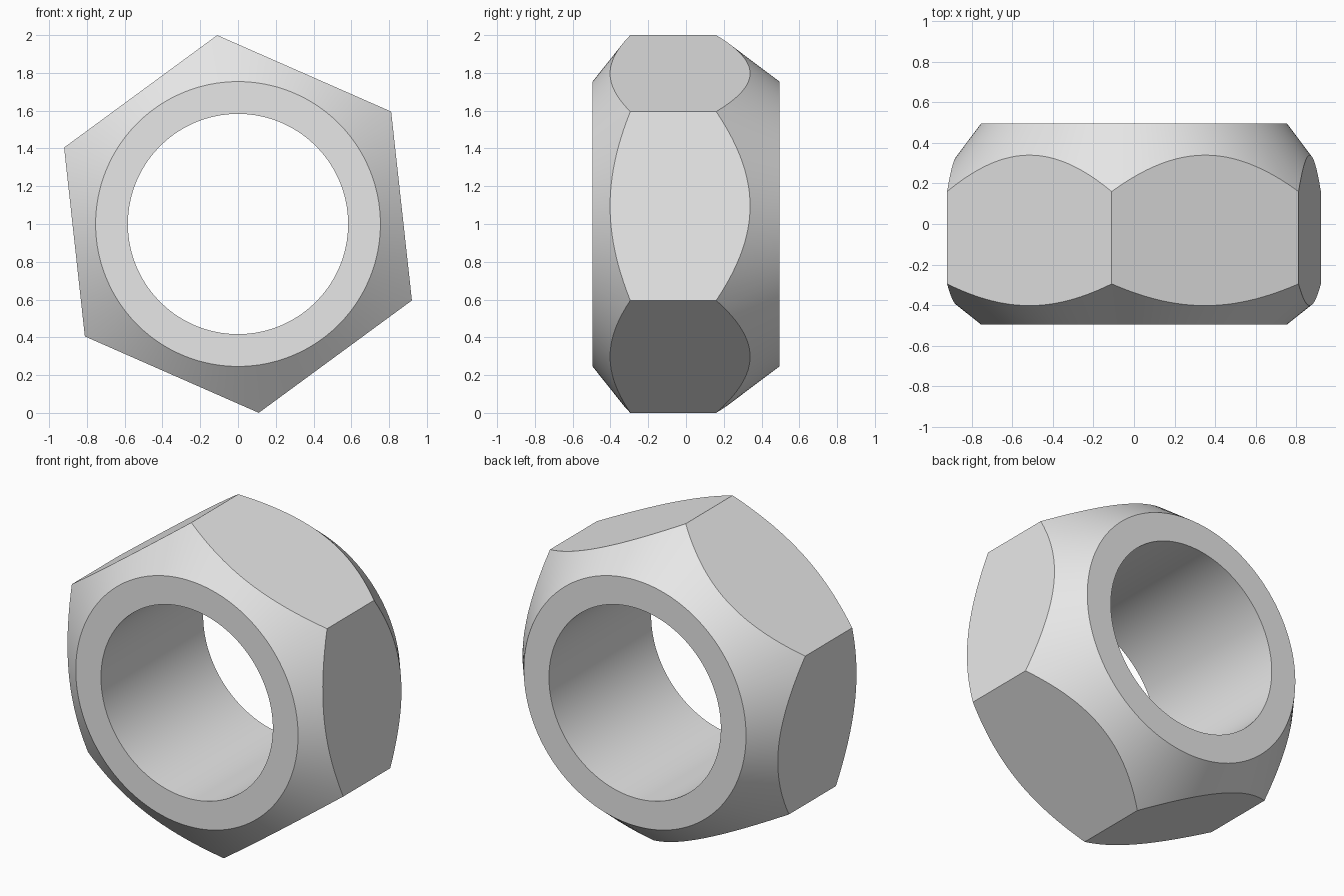
import bpy, bmesh, math

if "Cube" in bpy.data.objects:
    bpy.data.objects.remove(bpy.data.objects["Cube"])

APOTHEM = 0.871               # half the distance across flats
BORE_R, RIM_R = 0.583, 0.754  # hole radius, flat ring outer radius
CORNER_R = APOTHEM / math.cos(math.pi / 6)
HALF = 0.495                  # half thickness
FRONT_CORNER, BACK_CORNER = -0.295, 0.16
START = math.atan2(1.0, -0.11)  # direction of the top corner
STEPS = 24                    # segments per hex side
N = 6 * STEPS


def cone_y(r, y_rim, y_corner):
    """Height of the chamfer cone at radius r."""
    return y_rim + (y_corner - y_rim) * (r - RIM_R) / (CORNER_R - RIM_R)


def section(i):
    """Closed radial section (radius, y) of the nut at step i."""
    a = (i % STEPS) / STEPS * math.pi / 3 - math.pi / 6
    r = APOTHEM / math.cos(a)
    return [(BORE_R, -HALF), (RIM_R, -HALF),
            (r, cone_y(r, -HALF, FRONT_CORNER)),
            (r, cone_y(r, HALF, BACK_CORNER)),
            (RIM_R, HALF), (BORE_R, HALF)]


# Nut body: sweep the varying section around the y axis
bm = bmesh.new()
rings = []
for i in range(N):
    t = START + 2 * math.pi * i / N
    rings.append([bm.verts.new((r * math.cos(t), y, 1 + r * math.sin(t)))
                  for r, y in section(i)])
for i in range(N):
    a, b = rings[i], rings[(i + 1) % N]
    for k in range(6):
        m = (k + 1) % 6
        bm.faces.new((a[k], a[m], b[m], b[k]))
bmesh.ops.recalc_face_normals(bm, faces=bm.faces)
mesh = bpy.data.meshes.new("hex_nut")
bm.to_mesh(mesh)
bm.free()

nut = bpy.data.objects.new("hex_nut", mesh)
bpy.context.collection.objects.link(nut)

# Plain grey metal
mat = bpy.data.materials.new("light_grey")
mat.diffuse_color = (0.8, 0.8, 0.8, 1)
mat.use_nodes = True
mat.node_tree.nodes["Principled BSDF"].inputs["Base Color"].default_value = mat.diffuse_color
mesh.materials.append(mat)

# Smooth bore and chamfers, sharp edges elsewhere
bpy.context.view_layer.objects.active = nut
nut.select_set(True)
bpy.ops.object.shade_smooth_by_angle(angle=math.radians(30))
